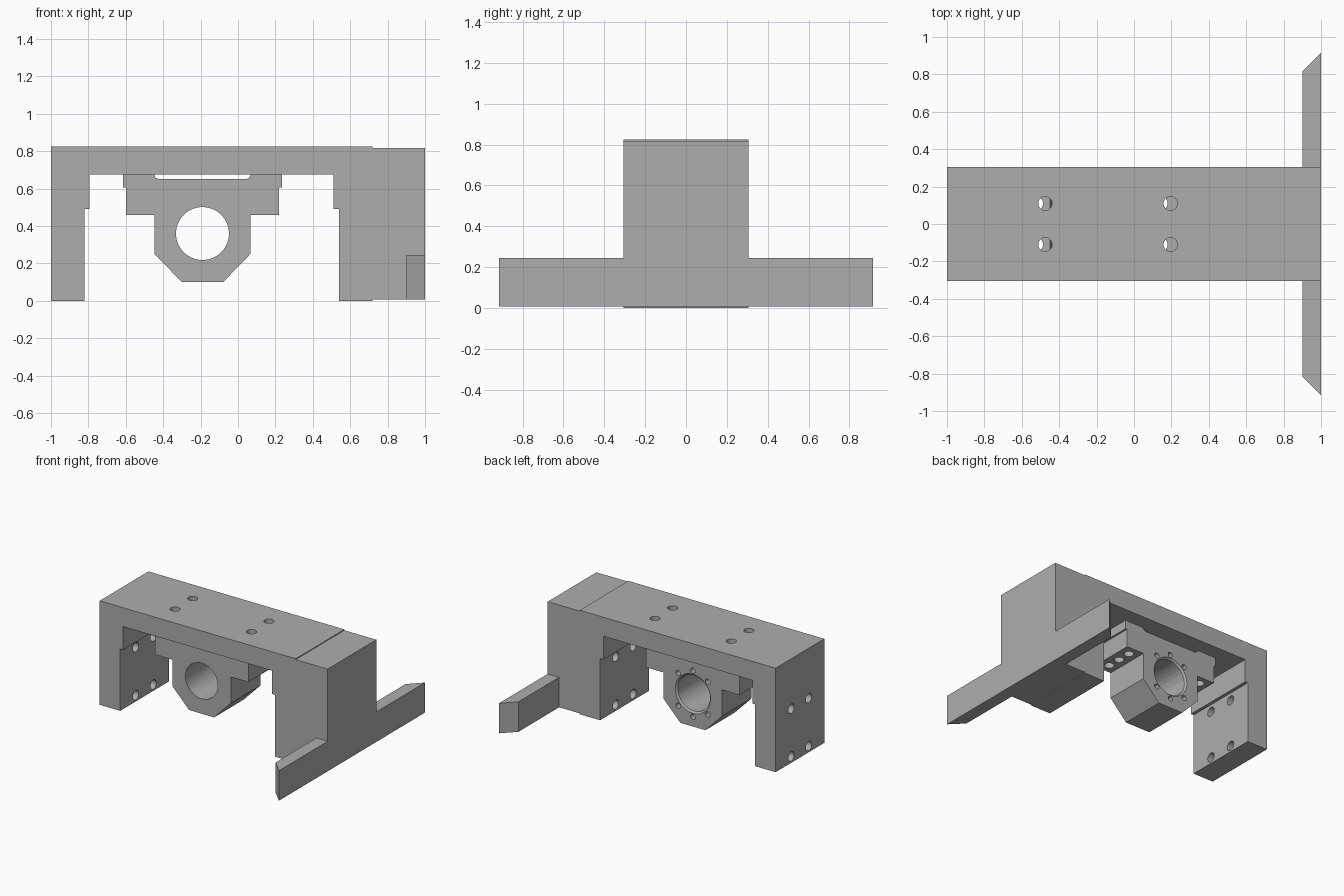
import bpy, bmesh, math
from mathutils import Vector

old = bpy.data.objects.get("Cube")
if old:
    bpy.data.objects.remove(old, do_unlink=True)

steel = bpy.data.materials.new("plain grey")
steel.use_nodes = True
GREY = (0.42, 0.42, 0.42, 1)
steel.diffuse_color = GREY
steel.node_tree.nodes["Principled BSDF"].inputs["Base Color"].default_value = GREY


def make_object(name, bm):
    bmesh.ops.recalc_face_normals(bm, faces=bm.faces)
    mesh = bpy.data.meshes.new(name)
    bm.to_mesh(mesh)
    bm.free()
    mesh.materials.append(steel)
    ob = bpy.data.objects.new(name, mesh)
    bpy.context.collection.objects.link(ob)
    return ob


def prism(name, points, start, sweep):
    """Extrude a closed outline; start maps a 2D point to 3D."""
    bm = bmesh.new()
    face = bm.faces.new([bm.verts.new(start(a, b)) for a, b in points])
    ext = bmesh.ops.extrude_face_region(bm, geom=[face])
    moved = [v for v in ext["geom"] if isinstance(v, bmesh.types.BMVert)]
    bmesh.ops.translate(bm, verts=moved, vec=sweep)
    return make_object(name, bm)


def drill(ob, begin, end, r1, r2=None, sides=24):
    """Cut a round or conical hole between two points."""
    begin, end = Vector(begin), Vector(end)
    axis = end - begin
    bm = bmesh.new()
    bmesh.ops.create_cone(bm, cap_ends=True, segments=sides, radius1=r1,
                          radius2=r1 if r2 is None else r2, depth=axis.length)
    bm.transform(axis.to_track_quat("Z", "Y").to_matrix().to_4x4())
    bmesh.ops.translate(bm, verts=bm.verts, vec=(begin + end) / 2)
    cutter = make_object("hole_cutter", bm)
    cutter.hide_render = True
    mod = ob.modifiers.new("hole", "BOOLEAN")
    mod.operation = "DIFFERENCE"
    mod.solver = "EXACT"
    mod.object = cutter
    bpy.context.view_layer.objects.active = ob
    bpy.ops.object.modifier_apply(modifier=mod.name)
    bpy.data.objects.remove(cutter, do_unlink=True)


HALF = 0.305      # half depth of the bridge
HOLE = 0.037      # bolt hole radius
ROW = 0.11        # bolt offset from the centre line
MID = -0.19       # centre of the nut housing
NUT = 0.185       # half depth of the nut housing

# Bridge: beam with two legs stepped on their inner sides
bridge = prism("bridge", [
    (-1, 0), (-0.82, 0), (-0.82, 0.49), (-0.795, 0.49), (-0.795, 0.675),
    (0.51, 0.675), (0.51, 0.49), (0.54, 0.49), (0.54, 0), (0.72, 0),
    (0.72, 0.825), (-1, 0.825)],
    lambda x, z: (x, -HALF, z), (0, 2 * HALF, 0))
for y in (-ROW, ROW):
    for x in (-0.475, 0.195):
        drill(bridge, (x, y, 0.6), (x, y, 0.9), HOLE)
    for z in (0.05, 0.43):
        drill(bridge, (-1.1, y, z), (-0.7, y, z), HOLE)
        drill(bridge, (0.45, y, z), (0.71, y, z), HOLE)

# End block beside the right leg
end_block = prism("end_block", [(0.72, 0.007), (1, 0.007), (1, 0.818), (0.72, 0.818)],
                  lambda x, z: (x, -HALF, z), (0, 2 * HALF, 0))

# Side arms with mitred ends
for side, s in (("front", -1), ("back", 1)):
    prism(side + "_arm", [(0.9, s * HALF), (1, s * HALF), (1, s * 0.915), (0.9, s * 0.815)],
          lambda x, y: (x, y, 0.007), (0, 0, 0.238))

# Nut housing: mirrored outline with wings, chamfered foot and relieved top
half = [(0.235, 0.652), (0.25, 0.658), (0.258, 0.675), (0.425, 0.675), (0.425, 0.605),
        (0.41, 0.605), (0.41, 0.46), (0.256, 0.46), (0.256, 0.25), (0.11, 0.10)]
outline = half + [(-x, z) for x, z in reversed(half)]
housing = prism("nut_housing", outline,
                lambda x, z: (MID + x, -NUT, z), (0, 2 * NUT, 0))

# Bore with a chamfered rear mouth
BORE_Z = 0.36
drill(housing, (MID, -0.3, BORE_Z), (MID, 0.3, BORE_Z), 0.142, sides=32)
drill(housing, (MID, NUT - 0.02, BORE_Z), (MID, NUT + 0.01, BORE_Z), 0.135, 0.165, sides=32)

# Blind bolt circle on the rear face
for deg in (45, 90, 135, 225, 270, 315):
    a = math.radians(deg)
    x, z = MID + 0.183 * math.cos(a), BORE_Z + 0.183 * math.sin(a)
    drill(housing, (x, 0.06, z), (x, 0.3, z), 0.021, sides=16)

# Bolt holes through the wings
for x in (MID - 0.333, MID + 0.333):
    for y in (-ROW, 0, ROW):
        drill(housing, (x, y, 0.4), (x, y, 0.7), HOLE)

# Smooth hole walls, keep machined edges sharp
for ob in (bridge, housing):
    bpy.ops.object.select_all(action="DESELECT")
    ob.select_set(True)
    bpy.context.view_layer.objects.active = ob
    bpy.ops.object.shade_smooth_by_angle(angle=math.radians(30))
